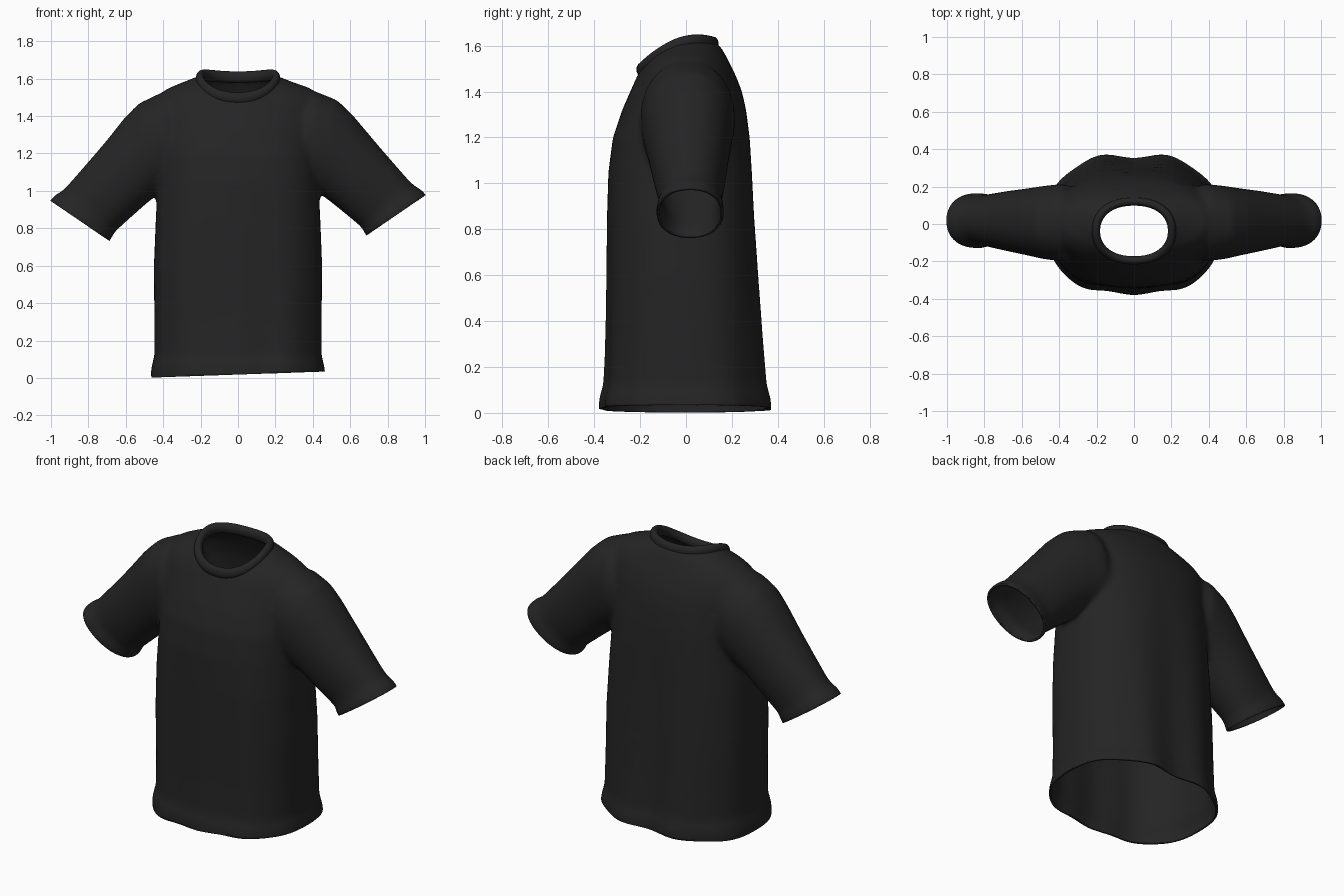
import bpy, bmesh, math
from mathutils import Vector

if "Cube" in bpy.data.objects:
    bpy.data.objects.remove(bpy.data.objects["Cube"])

fabric = bpy.data.materials.new("black fabric")
fabric.diffuse_color = (0.018, 0.018, 0.018, 1)
fabric.use_nodes = True
fabric.node_tree.nodes["Principled BSDF"].inputs["Base Color"].default_value = fabric.diffuse_color
N = 72


def sgn_pow(v, p):
    return math.copysign(abs(v) ** p, v)


def loft(bm, rings):
    """Skin a closed solid through rings of equal point count."""
    rows = [[bm.verts.new(p) for p in r] for r in rings]
    faces = []
    for a, b in zip(rows, rows[1:]):
        for i in range(len(a)):
            j = (i + 1) % len(a)
            faces.append(bm.faces.new((a[i], a[j], b[j], b[i])))
    faces += [bm.faces.new(rows[0][::-1]), bm.faces.new(rows[-1])]
    bmesh.ops.recalc_face_normals(bm, faces=faces)


def body_ring(z, hx, yf, yb, e):
    """Squarish horizontal section with soft folds that fade upward."""
    pts = []
    fold = max(0.0, min(1.0, 1 - z / 1.25))
    for i in range(N):
        a = 2 * math.pi * i / N
        c, s = math.cos(a), math.sin(a)
        x = hx * sgn_pow(c, 2 / e)
        mid = (yf + yb) / 2
        y = mid + (yb - yf) / 2 * sgn_pow(s, 2 / e)
        if s > 0:
            y -= 0.016 * fold * s * math.cos(2 * math.pi * x / 0.36)
        else:
            y += 0.009 * fold * s * math.cos(2 * math.pi * x / 0.28)
        pts.append((x, y, z))
    return pts


def sleeve_ring(side, top, bot, y0, y1):
    """Slanted oval between a top and a bottom point in the xz plane."""
    pts = []
    for i in range(N):
        a = 2 * math.pi * i / N
        t = (1 + sgn_pow(math.cos(a), 0.92)) / 2
        y = (y0 + y1) / 2 + (y1 - y0) / 2 * sgn_pow(math.sin(a), 0.92)
        pts.append((side * (bot[0] + (top[0] - bot[0]) * t), y,
                    bot[1] + (top[1] - bot[1]) * t))
    return pts


# Torso sections: z, half width, front y, back y, squareness
torso = [(-0.12, 0.455, -0.365, 0.36, 2.6), (0.035, 0.466, -0.374, 0.368, 2.6),
         (0.07, 0.46, -0.37, 0.363, 2.6), (0.12, 0.447, -0.354, 0.349, 2.6),
         (0.3, 0.447, -0.346, 0.335, 2.6), (0.6, 0.45, -0.343, 0.315, 2.6),
         (0.85, 0.44, -0.342, 0.299, 2.6), (1.05, 0.43, -0.337, 0.289, 2.5),
         (1.2, 0.43, -0.318, 0.278, 2.4), (1.32, 0.43, -0.278, 0.262, 2.3),
         (1.4, 0.45, -0.243, 0.244, 2.2), (1.47, 0.46, -0.212, 0.217, 2.1),
         (1.51, 0.44, -0.187, 0.197, 2.1), (1.55, 0.385, -0.16, 0.177, 2),
         (1.585, 0.285, -0.13, 0.158, 2), (1.61, 0.225, -0.1, 0.138, 2),
         (1.62, 0.18, -0.08, 0.12, 2)]

# Sleeve sections: top xz, bottom xz, front y, back y
sleeve = [((0.25, 1.50), (0.2, 1.0), -0.15, 0.16),
          ((0.42, 1.53), (0.34, 1.04), -0.20, 0.215),
          ((0.53, 1.485), (0.44, 0.985), -0.187, 0.203),
          ((0.605, 1.415), (0.51, 0.93), -0.17, 0.192),
          ((0.77, 1.22), (0.59, 0.865), -0.143, 0.175),
          ((0.91, 1.06), (0.655, 0.81), -0.117, 0.156),
          ((0.94, 1.03), (0.67, 0.795), -0.117, 0.156),
          ((0.978, 1.008), (0.675, 0.768), -0.13, 0.166),
          ((1.005, 0.98), (0.69, 0.762), -0.128, 0.164),
          ((1.055, 0.90), (0.74, 0.685), -0.125, 0.16)]

bm = bmesh.new()
loft(bm, [body_ring(*s) for s in torso])
for side in (1, -1):
    loft(bm, [sleeve_ring(side, *s) for s in sleeve])
mesh = bpy.data.meshes.new("shirt")
bm.to_mesh(mesh)
bm.free()
shirt = bpy.data.objects.new("shirt", mesh)
bpy.context.collection.objects.link(shirt)

# Fuse torso and sleeves into one soft skin
rm = shirt.modifiers.new("fuse", "REMESH")
rm.mode = "VOXEL"
rm.voxel_size = 0.016
sm = shirt.modifiers.new("soften", "SMOOTH")
sm.factor = 0.5
sm.iterations = 9
fused = bpy.data.meshes.new_from_object(
    shirt.evaluated_get(bpy.context.evaluated_depsgraph_get()))
shirt.modifiers.clear()
shirt.data = fused

bm = bmesh.new()
bm.from_mesh(fused)


def trim(test, co, no):
    """Cut away the selected region beyond a plane."""
    faces = [f for f in bm.faces if test(f.calc_center_median())]
    geom = set(faces)
    for f in faces:
        geom.update(f.edges)
        geom.update(f.verts)
    bmesh.ops.bisect_plane(bm, geom=list(geom), plane_co=co, plane_no=no,
                           clear_outer=True)


# Open the hem, the cuffs and the neck
trim(lambda c: c.z < 0.3, (0, 0, 0.018), Vector((0.035, 0, -1)))
for side in (1, -1):
    trim(lambda c: c.x * side > 0.6, (side * 0.847, 0, 0.871),
         Vector((side * 0.565, 0, -0.825)))
hole = [f for f in bm.faces if f.calc_center_median().z > 1.35 and
        (f.calc_center_median().x / 0.2) ** 2 +
        ((f.calc_center_median().y + 0.037) / 0.155) ** 2 < 1]
bmesh.ops.delete(bm, geom=hole, context="FACES")

# The left sleeve hangs slightly lower
for v in bm.verts:
    if v.co.x < -0.3 and v.co.z > 0.5:
        k = min(1, (-v.co.x - 0.3) / 0.4) * min(1, (v.co.z - 0.5) / 0.2)
        v.co.z -= 0.03 * k
for f in bm.faces:
    f.smooth = True
bm.to_mesh(fused)
bm.free()
fused.materials.clear()
fused.materials.append(fabric)
sol = shirt.modifiers.new("cloth thickness", "SOLIDIFY")
sol.thickness = 0.012
sol.offset = -1

# Collar: a rolled band that dips at the front
bm = bmesh.new()
M, K = 96, 16
rings = []
for i in range(M):
    a = 2 * math.pi * i / M
    c, s = sgn_pow(math.cos(a), 0.9), sgn_pow(math.sin(a), 0.9)
    ring = []
    for k in range(K):
        b = 2 * math.pi * k / K
        r = 0.022 * math.cos(b)
        y0 = -0.037 + 0.157 * s
        z = 1.618 - 2.05 * (y0 - 0.05) ** 2 + 0.031 * math.sin(b)
        ring.append(bm.verts.new((c * (0.203 + r), -0.037 + s * (0.157 + r), z)))
    rings.append(ring)
for i in range(M):
    p, q = rings[i], rings[(i + 1) % M]
    for k in range(K):
        j = (k + 1) % K
        bm.faces.new((p[k], q[k], q[j], p[j])).smooth = True
bmesh.ops.recalc_face_normals(bm, faces=bm.faces[:])
cm = bpy.data.meshes.new("collar")
bm.to_mesh(cm)
bm.free()
cm.materials.append(fabric)
collar = bpy.data.objects.new("collar", cm)
bpy.context.collection.objects.link(collar)
